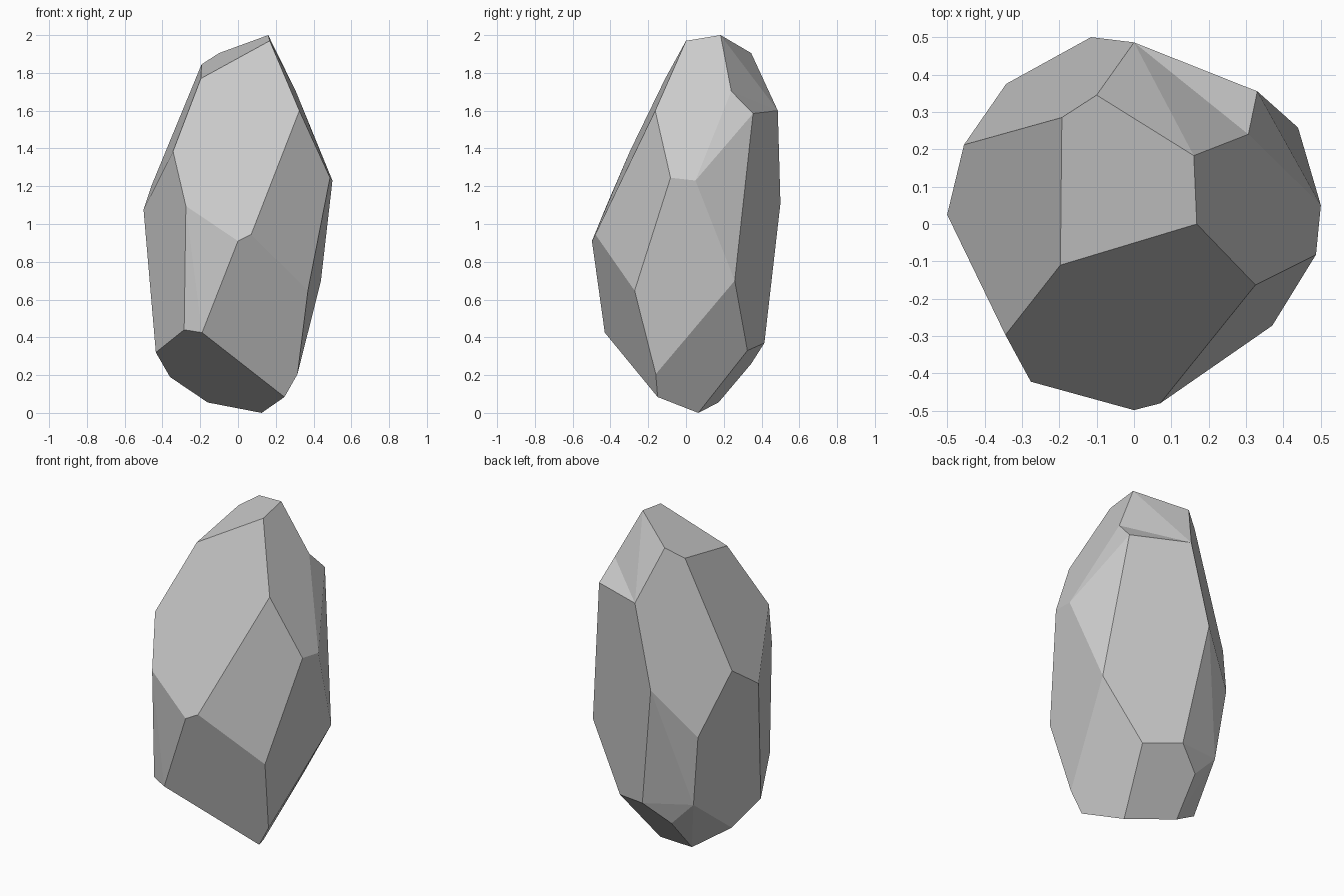
import bpy, bmesh, math

if "Cube" in bpy.data.objects:
    bpy.data.objects.remove(bpy.data.objects["Cube"])

# Corner points of the faceted stone, in rings from the tip downwards
tip = [(.16, .183, 2), (.168, 0, 1.97), (-.1, .345, 1.905), (-.193, .285, 1.845),
       (-.197, -.11, 1.77)]
shoulder = [(.306, .24, 1.703), (.325, -.163, 1.6), (.33, .355, 1.585),
            (0, .486, 1.6), (-.344, -.297, 1.385)]
waist = [(-.455, .212, 1.21), (-.5, .025, 1.075), (-.276, -.422, 1.095),
         (0, -.498, .91), (.07, -.48, .945), (.487, -.082, 1.245),
         (.5, .05, 1.23), (-.115, .5, 1.11), (-.342, .375, .84)]
lower = [(.37, -.272, .647), (.439, .258, .70), (-.289, .342, .408),
         (0, .415, .37), (.212, .325, .33), (-.145, .345, .26)]
foot = [(-.285, -.39, .44), (-.19, -.43, .425), (-.435, -.089, .32),
        (.315, -.16, .205), (-.36, .079, .19), (.246, -.15, .084),
        (-.16, .172, .055), (.125, .065, 0)]

# Wrap the points in a hull
bm = bmesh.new()
verts = [bm.verts.new(p) for p in tip + shoulder + waist + lower + foot]
peak, back_tip, notch, corner, back = (verts[i] for i in (0, 2, 5, 7, 8))
bmesh.ops.convex_hull(bm, input=verts)

# Chip the small dent below the tip
patch = {peak, back_tip, notch, corner, back}
old = [f for f in bm.faces if set(f.verts) <= patch]
bmesh.ops.delete(bm, geom=old, context='FACES_ONLY')
for e in [e for e in bm.edges if not e.link_faces]:
    bm.edges.remove(e)
for loop in ((peak, notch, back), (peak, back, back_tip), (notch, corner, back)):
    bm.faces.new(loop)
for v in [v for v in bm.verts if not v.link_faces]:
    bm.verts.remove(v)

# Merge nearly coplanar triangles into flat facets
bmesh.ops.recalc_face_normals(bm, faces=bm.faces[:])
bmesh.ops.dissolve_limit(bm, angle_limit=math.radians(3), verts=bm.verts[:], edges=bm.edges[:])
bmesh.ops.recalc_face_normals(bm, faces=bm.faces[:])

mesh = bpy.data.meshes.new("rock")
bm.to_mesh(mesh)
bm.free()
rock = bpy.data.objects.new("rock", mesh)
bpy.context.collection.objects.link(rock)
